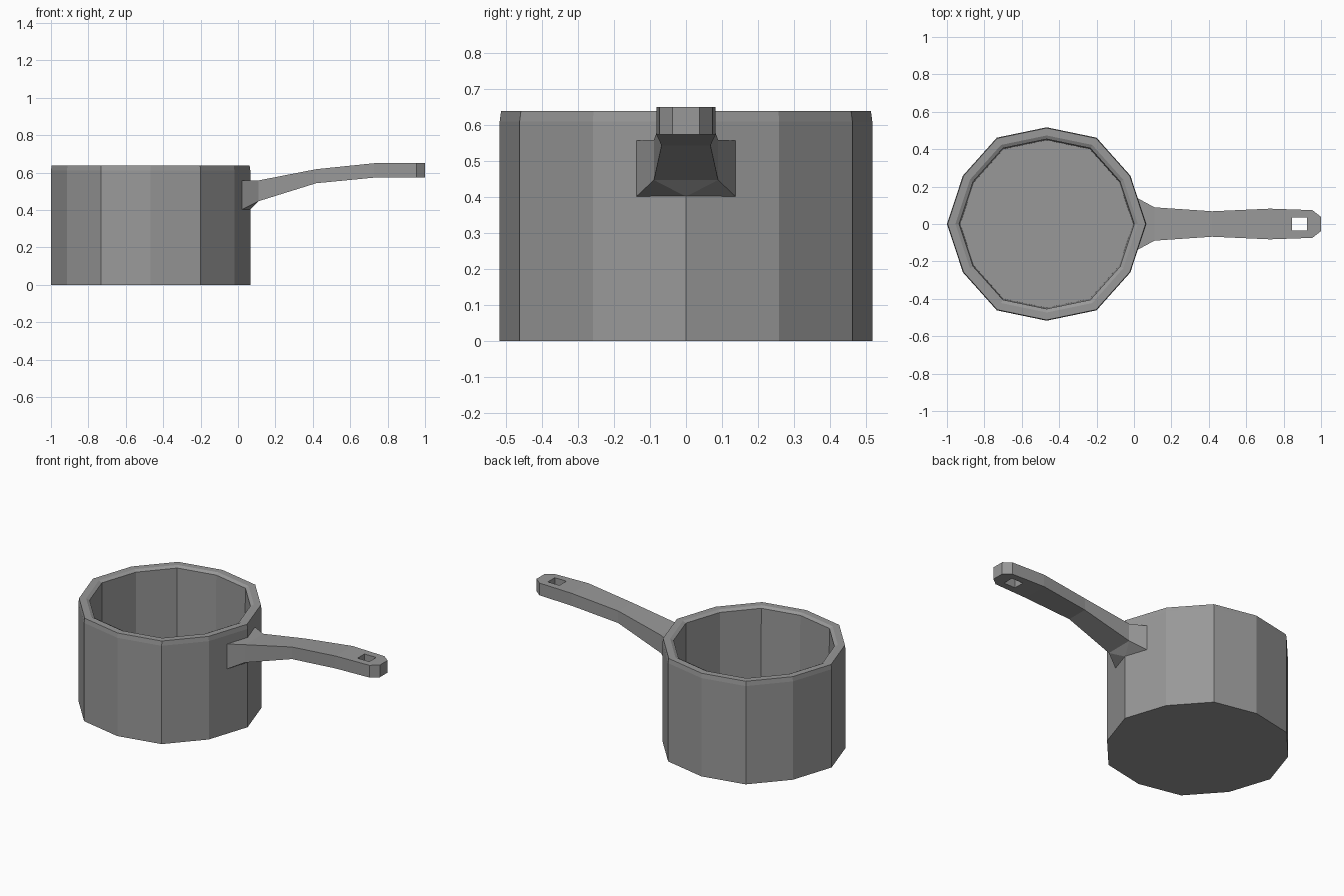
import bpy, bmesh
from math import sin, cos, pi

if "Cube" in bpy.data.objects:
    bpy.data.objects.remove(bpy.data.objects["Cube"])

grey = bpy.data.materials.new("dark_grey")
grey.diffuse_color = (0.316, 0.316, 0.316, 1)
grey.use_nodes = True
grey.node_tree.nodes["Principled BSDF"].inputs["Base Color"].default_value = grey.diffuse_color


def loft(rings, name, split_first=False):
    """Skin a list of closed rings and cap both ends."""
    bm = bmesh.new()
    vs = [[bm.verts.new(p) for p in ring] for ring in rings]
    n = len(vs[0])
    first = []
    for a, b in zip(vs, vs[1:]):
        for i in range(n):
            j = (i + 1) % n
            f = bm.faces.new((a[i], a[j], b[j], b[i]))
            if a is vs[0]:
                first.append(f)
    bm.faces.new(vs[0])
    bm.faces.new(vs[-1])
    if split_first:
        bmesh.ops.triangulate(bm, faces=first, quad_method='SHORT_EDGE')
    bmesh.ops.recalc_face_normals(bm, faces=bm.faces)
    me = bpy.data.meshes.new(name)
    bm.to_mesh(me)
    bm.free()
    me.materials.append(grey)
    ob = bpy.data.objects.new(name, me)
    bpy.context.collection.objects.link(ob)
    return ob


# Pot: twelve-sided shell with alternating corner radii, bevelled rim and inner floor
CX = -0.467


def pot_ring(r, z):
    ring = []
    for i in range(12):
        k = r * (0.97 if i % 2 else 1.0)
        ring.append((CX + k * cos(i * pi / 6), k * sin(i * pi / 6), z))
    return ring


profile = [(0.533, 0), (0.533, 0.61), (0.529, 0.638), (0.488, 0.638),
           (0.468, 0.628), (0.462, 0.03)]
loft([pot_ring(r, z) for r, z in profile], "pot")


# Handle: sections of (side x, centre x, half width, bottom z, top z)
def handle_ring(xs, xc, w, z0, z1):
    return [(xs, -w, z0), (xc, 0, z0), (xs, w, z0),
            (xs, w, z1), (xc, 0, z1), (xs, -w, z1)]


sections = [(0.019, 0.064, 0.138, 0.401, 0.557),
            (0.11, 0.11, 0.089, 0.447, 0.558),
            (0.418, 0.418, 0.068, 0.543, 0.618),
            (0.728, 0.728, 0.082, 0.573, 0.65),
            (0.954, 0.954, 0.074, 0.574, 0.65),
            (1.0, 1.0, 0.038, 0.574, 0.65)]
handle = loft([handle_ring(*s) for s in sections], "handle", True)

# Square hanging hole through the handle end
cutter = loft([[(0.845, -0.034, z), (0.925, -0.034, z),
                (0.925, 0.034, z), (0.845, 0.034, z)] for z in (0.5, 0.75)],
              "hole_cutter")
cutter.hide_render = True
cutter.hide_set(True)
mod = handle.modifiers.new("hanging_hole", 'BOOLEAN')
mod.operation = 'DIFFERENCE'
mod.solver = 'EXACT'
mod.object = cutter
